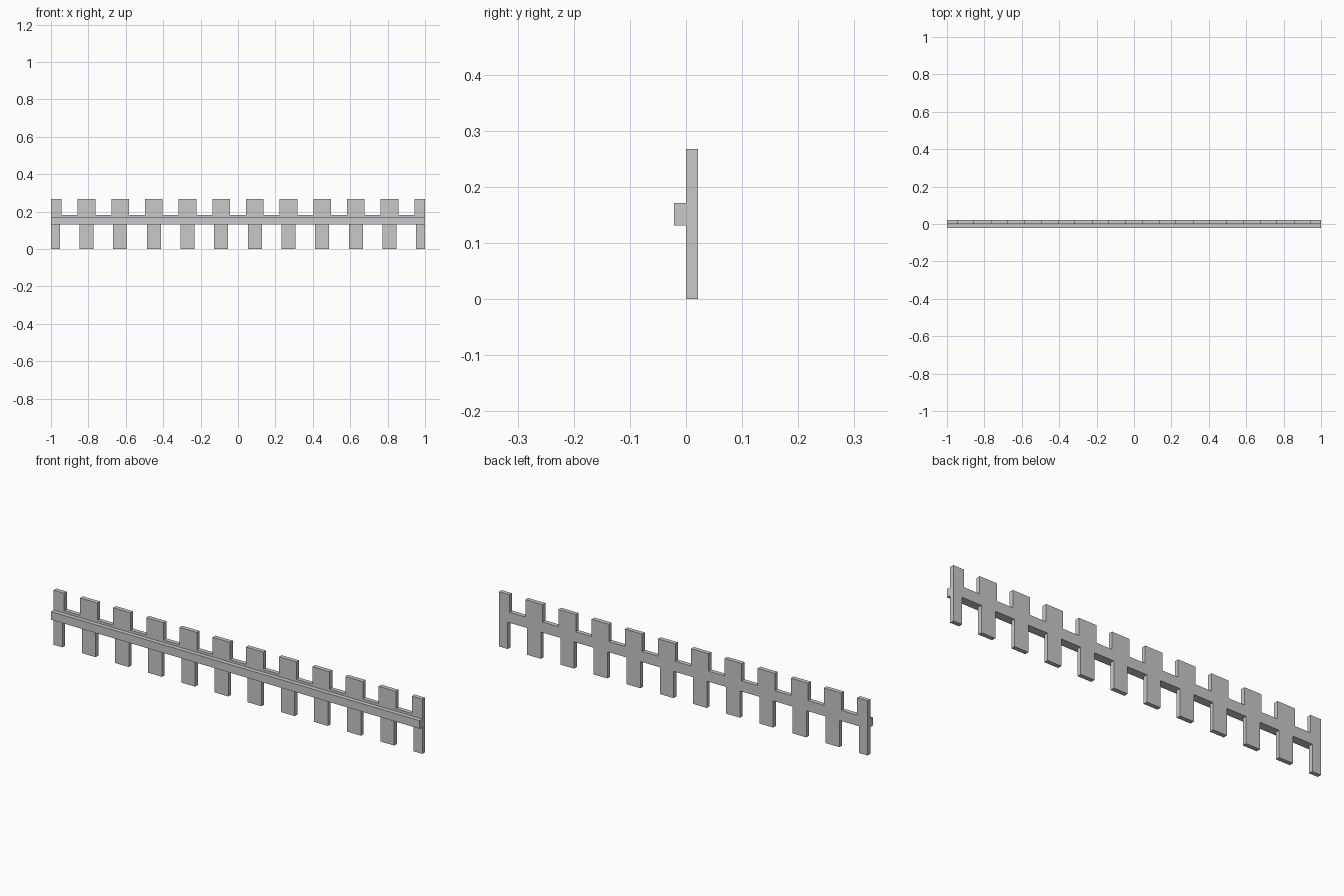
import bpy
import bmesh

cube = bpy.data.objects.get("Cube")
if cube:
    bpy.data.objects.remove(cube, do_unlink=True)

# Single light grey finish
GREY = (0.58, 0.58, 0.58, 1.0)
grey = bpy.data.materials.new("light grey")
grey.use_nodes = True
grey.diffuse_color = GREY
grey.node_tree.nodes["Principled BSDF"].inputs["Base Color"].default_value = GREY

# Main dimensions
HALF_LENGTH = 1.0
HALF_DEPTH = 0.021
TOP = 0.268
BAND_TOP, BAND_BOTTOM = 0.183, 0.131
RAIL_TOP = 0.171
PITCH = 0.18
UPPER_HALF, LOWER_HALF = 0.047, 0.0375
centres = [(i - 5.5) * PITCH for i in range(12)]


def extrude_outline(name, points, y_front, y_back):
    """Solid made by extruding an x-z outline along y."""
    bm = bmesh.new()
    face = bm.faces.new([bm.verts.new((x, y_front, z)) for x, z in points])
    result = bmesh.ops.extrude_face_region(bm, geom=[face])
    moved = [v for v in result["geom"] if isinstance(v, bmesh.types.BMVert)]
    bmesh.ops.translate(bm, verts=moved, vec=(0, y_back - y_front, 0))
    bmesh.ops.recalc_face_normals(bm, faces=bm.faces)
    mesh = bpy.data.meshes.new(name)
    bm.to_mesh(mesh)
    bm.free()
    mesh.materials.append(grey)
    obj = bpy.data.objects.new(name, mesh)
    bpy.context.collection.objects.link(obj)


def toothed_edge(half_width, tip, root):
    """Left-to-right edge with a tooth at each centre, cut off at both ends."""
    edge = []
    for c in centres:
        left, right = c - half_width, c + half_width
        if left > -HALF_LENGTH:
            edge += [(left, root), (left, tip)]
        else:
            edge.append((-HALF_LENGTH, tip))
        if right < HALF_LENGTH:
            edge += [(right, tip), (right, root)]
        else:
            edge.append((HALF_LENGTH, tip))
    return edge


# Back plate: wide teeth above, narrow teeth below, joined by a band
upper = toothed_edge(UPPER_HALF, TOP, BAND_TOP)
lower = toothed_edge(LOWER_HALF, 0.0, BAND_BOTTOM)
extrude_outline("toothed_plate", upper + lower[::-1], 0.0, HALF_DEPTH)

# Front rail running the full length
rail = [(-HALF_LENGTH, BAND_BOTTOM), (HALF_LENGTH, BAND_BOTTOM),
        (HALF_LENGTH, RAIL_TOP), (-HALF_LENGTH, RAIL_TOP)]
extrude_outline("front_rail", rail, -HALF_DEPTH, 0.0)
